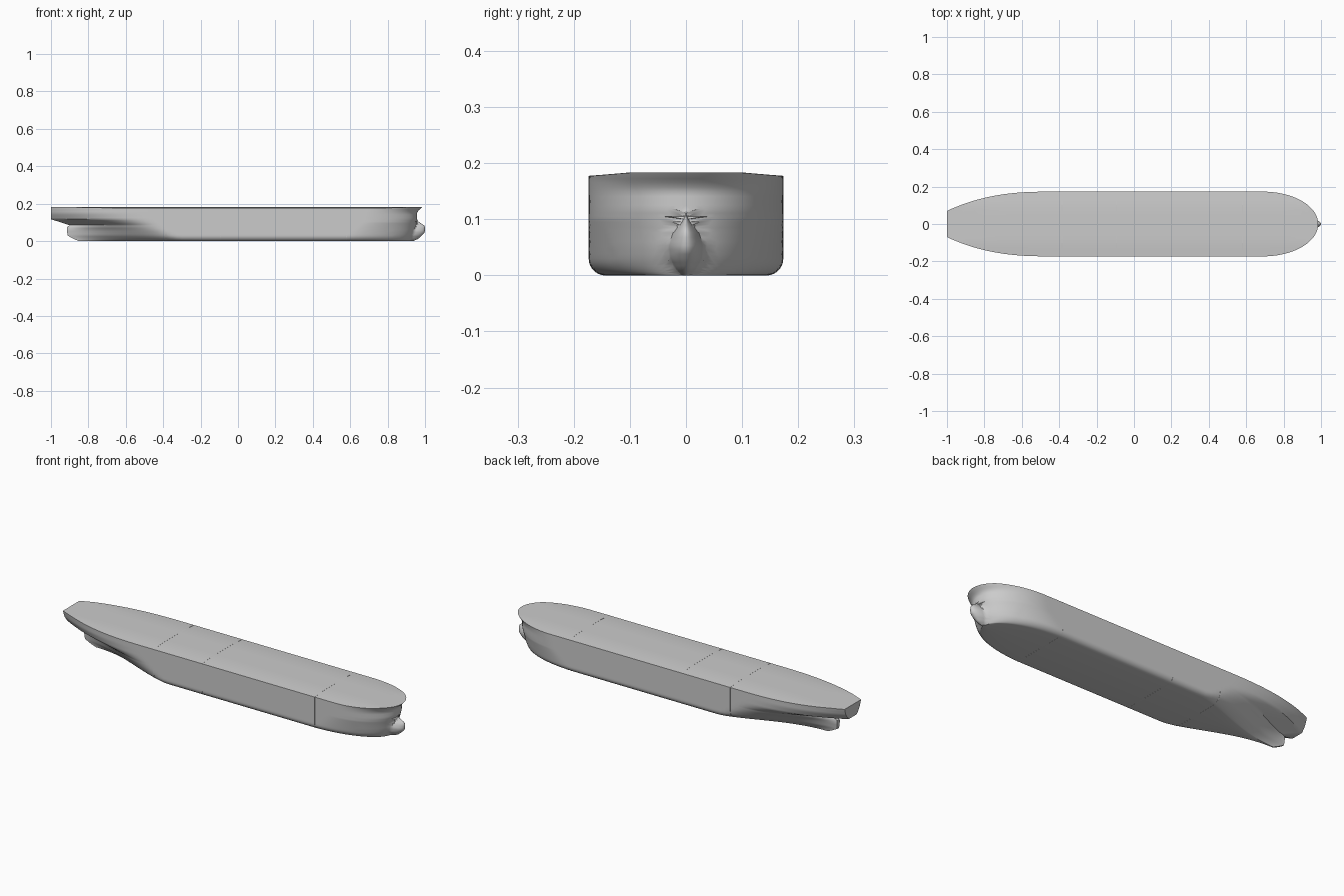
import bpy, bmesh, math

if "Cube" in bpy.data.objects:
    bpy.data.objects.remove(bpy.data.objects["Cube"])

BEAM, BILGE = 0.173, 0.03


def curve(points):
    """Piecewise linear function through (z, value) pairs."""
    def f(z):
        if z <= points[0][0]:
            return points[0][1]
        for (a, u), (b, v) in zip(points, points[1:]):
            if z <= b:
                return u + (v - u) * (z - a) / (b - a)
        return points[-1][1]
    return f


# Bow profile, stem behind the bulb, start of the entrance, bulb half width
x_bow = curve([(0, .935), (.01, .96), (.027, .981), (.045, .997), (.06, 1.0), (.076, 1.0),
               (.085, .994), (.095, .978), (.105, .963), (.117, .957), (.15, .957), (.165, .966), (.18, .985)])
x_stem = curve([(0, .92), (.04, .935), (.09, .95), (.117, .957), (.15, .957), (.165, .966), (.18, .985)])
x_entry = curve([(0, .55), (.04, .60), (.1, .67), (.18, .69)])
bulb_w = curve([(0, .012), (.01, .024), (.03, .036), (.055, .038), (.076, .028), (.095, .012), (.117, 0)])
# Stern profile, start of the run, waterline shape powers, half width at the end
x_stern = curve([(0, -.85), (.01, -.875), (.03, -.912), (.075, -.915), (.085, -.90), (.117, -1), (.18, -1)])
x_run = curve([(0, -.30), (.06, -.40), (.117, -.45), (.18, -.45)])
run_p = curve([(0, 1.4), (.06, 1.6), (.085, 1.8), (.117, 2.2), (.15, 2.5)])
run_q = curve([(0, 2.0), (.06, 1.7), (.085, 1.35), (.117, 1.0)])
end_w = curve([(0, .003), (.03, .008), (.06, .012), (.085, .01), (.117, .035), (.147, .058), (.18, .07)])


def camber(y):
    return 0.183 - 0.006 * max(0, min(1, (abs(y) - .1) / .07))


def half_width(x, z):
    full = BEAM
    if z < BILGE:
        full = BEAM - BILGE + math.sqrt(max(0, BILGE**2 - (BILGE - z)**2))
    if x < x_run(z):
        s = min(1, (x_run(z) - x) / (x_run(z) - x_stern(z)))
        e = end_w(z)
        return e + (full - e) * max(0, 1 - s**run_p(z))**run_q(z)
    if x > x_entry(z):
        s = min(1, (x - x_entry(z)) / (x_stem(z) - x_entry(z)))
        h = full * math.sqrt(max(0, 1 - s * s))
        b = 0
        if x > .82:
            k = min(1, (x - .82) / (x_bow(z) - .82))
            b = bulb_w(z) * math.sqrt(max(0, 1 - k**3))
        return (h**3 + b**3)**(1 / 3)
    return full


ROWS = [BILGE * (1 - math.cos(i * math.pi / 14)) for i in range(8)]
ROWS += [.038, .046, .053, .06, .068, .076, .081, .085, .09, .095, .1, .105, .111,
         .117, .125, .133, .141, .15, .157, .165, .172, .18]


def section(xs):
    """Half section from keel to deck centre; xs maps z to x."""
    pts = [(xs(0), 0, 0)]
    for z in ROWS:
        y = half_width(xs(z), z)
        pts.append((xs(z), y, camber(y) if z == ROWS[-1] else z))
    edge = pts[-1][1]
    for k in (.8, .58, .3, 0):
        pts.append((xs(.18), edge * k, camber(edge * k)))
    return pts


def finish(bm, name):
    bmesh.ops.remove_doubles(bm, verts=bm.verts, dist=1e-5)
    bmesh.ops.recalc_face_normals(bm, faces=bm.faces)
    me = bpy.data.meshes.new(name)
    bm.to_mesh(me)
    bm.free()
    ob = bpy.data.objects.new(name, me)
    bpy.context.collection.objects.link(ob)
    return ob


# Hull: stations bunched towards both ends
NS, NM, NB = 30, 8, 40
stations = []
for i in range(NS):
    stations.append(lambda z, t=i / NS: x_stern(z) + (-.3 - x_stern(z)) * t**1.3)
for i in range(NM):
    stations.append(lambda z, t=i / NM: -.3 + .8 * t)
for i in range(NB + 1):
    stations.append(lambda z, t=i / NB: .5 + (x_bow(z) - .5) * math.sin(t * math.pi / 2))
cols = [section(s) for s in stations]
cols.insert(0, [(x, 0, z) for x, y, z in cols[0]])       # flat transom
cols[-1] = [(x, 0, z) for x, y, z in cols[-1]]           # stem on the centreline

bm = bmesh.new()
grid = [[bm.verts.new(p) for p in c] for c in cols]
for a, b in zip(grid, grid[1:]):
    for j in range(len(a) - 1):
        bm.faces.new((a[j], b[j], b[j + 1], a[j + 1]))
bmesh.ops.dissolve_degenerate(bm, dist=1e-5, edges=bm.edges)
hull = finish(bm, "hull")
mirror = hull.modifiers.new("mirror", 'MIRROR')
mirror.use_axis = (False, True, False)
mirror.merge_threshold = 1e-4
bpy.context.view_layer.objects.active = hull
hull.select_set(True)
bpy.ops.object.modifier_apply(modifier=mirror.name)
bpy.ops.object.shade_smooth_by_angle(angle=math.radians(35))

# Bulkhead plates whose edges show as seams round the hull
for n, x in enumerate((-.385, -.095, .58)):
    half = section(lambda z: x)
    ring = half + [(px, -py, pz) for px, py, pz in reversed(half[1:-1])]
    bm = bmesh.new()
    loops = [[bm.verts.new((x + d, py * 1.003, .09 + (pz - .09) * 1.004)) for _, py, pz in ring]
             for d in (-.0015, .0015)]
    for lp in loops:
        bm.faces.new(lp)
    for j in range(len(ring)):
        k = (j + 1) % len(ring)
        bm.faces.new((loops[0][j], loops[0][k], loops[1][k], loops[1][j]))
    finish(bm, f"bulkhead_{n + 1}")
